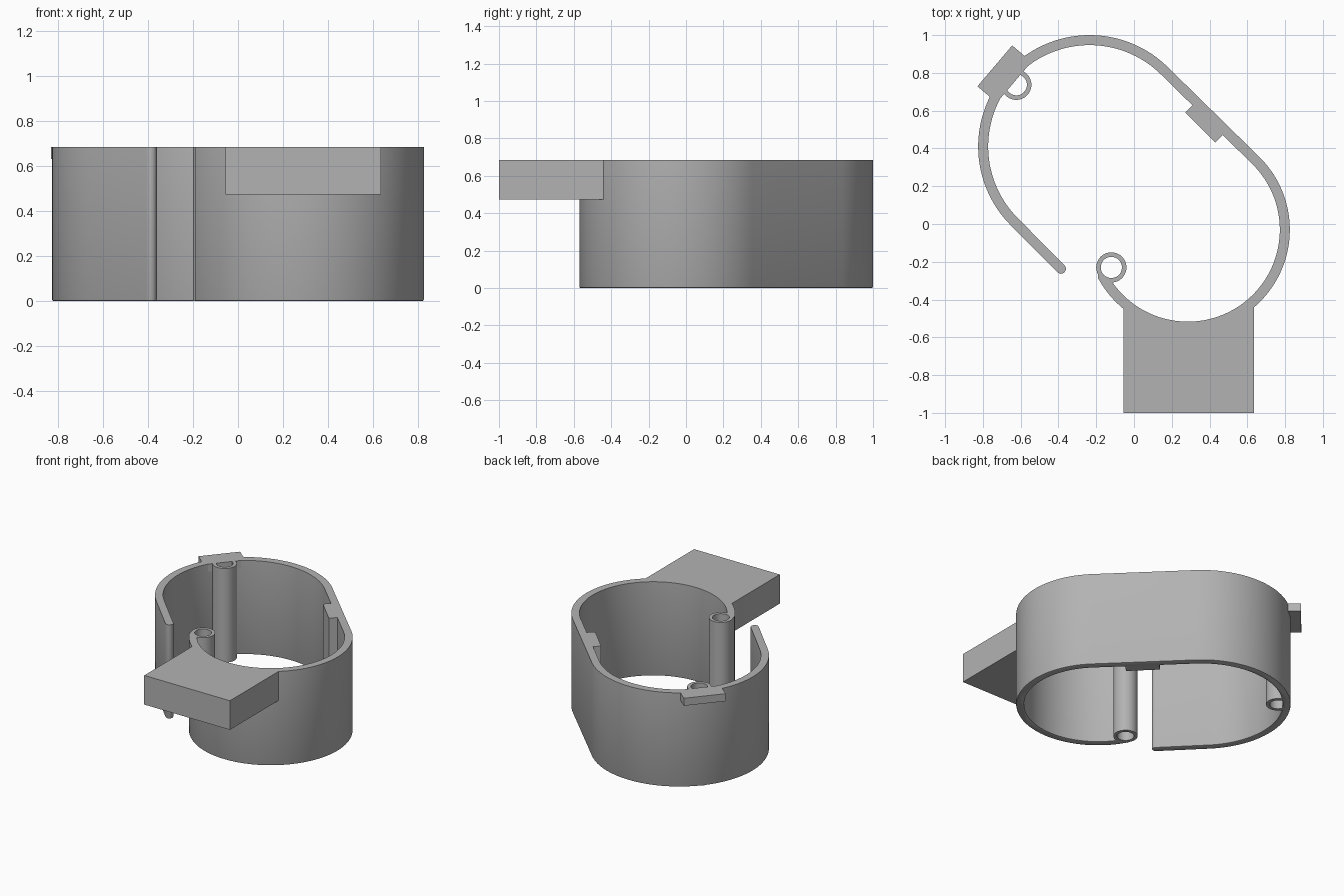
import bpy, bmesh
from math import cos, sin, radians, pi
from mathutils import Vector

cube = bpy.data.objects.get("Cube")
if cube:
    bpy.data.objects.remove(cube, do_unlink=True)

grey = bpy.data.materials.new("plain grey")
grey.use_nodes = True
colour = (0.45, 0.45, 0.45, 1)
grey.diffuse_color = colour
grey.node_tree.nodes["Principled BSDF"].inputs["Base Color"].default_value = colour

TOP = 0.685
WALL = 0.053
BACK, BACK_R = Vector((-0.235, 0.41)), 0.59
FRONT, FRONT_R = Vector((0.285, -0.03)), 0.54


def arc(centre, r, start, end, steps):
    """Points on a circle, angles in degrees."""
    angles = [radians(start + (end - start) * i / steps) for i in range(steps + 1)]
    return [centre + Vector((cos(a), sin(a))) * r for a in angles]


def finish(bm, name):
    bmesh.ops.recalc_face_normals(bm, faces=bm.faces)
    mesh = bpy.data.meshes.new(name)
    bm.to_mesh(mesh)
    bm.free()
    mesh.materials.append(grey)
    obj = bpy.data.objects.new(name, mesh)
    bpy.context.collection.objects.link(obj)
    bpy.ops.object.select_all(action="DESELECT")
    obj.select_set(True)
    bpy.context.view_layer.objects.active = obj
    bpy.ops.object.shade_smooth_by_angle(angle=radians(30))
    return obj


def prism(name, outline, z0, z1, round_base=0):
    """Extrude a closed outline upward, optionally rounding its lower rim."""
    bm = bmesh.new()
    base = bm.faces.new([bm.verts.new((p.x, p.y, z0)) for p in outline])
    made = bmesh.ops.extrude_face_region(bm, geom=[base], use_keep_orig=True)
    top = [v for v in made["geom"] if isinstance(v, bmesh.types.BMVert)]
    bmesh.ops.translate(bm, verts=top, vec=(0, 0, z1 - z0))
    if round_base:
        rim = [e for e in bm.edges if all(v.co.z < z0 + 0.001 for v in e.verts)]
        bmesh.ops.bevel(bm, geom=rim, offset=round_base, segments=2, profile=0.5,
                        affect="EDGES")
    return finish(bm, name)


def tube(name, centre, r_out, r_in, z0, z1, sides=40):
    bm = bmesh.new()
    rings = []
    for r, z in ((r_out, z0), (r_out, z1), (r_in, z1), (r_in, z0)):
        pts = arc(centre, r, 0, 360, sides)[:-1]
        rings.append([bm.verts.new((p.x, p.y, z)) for p in pts])
    for a, b in zip(rings, rings[1:] + rings[:1]):
        for i in range(sides):
            j = (i + 1) % sides
            bm.faces.new((a[i], a[j], b[j], b[i]))
    return finish(bm, name)


def box_on(name, middle, angle, half_width, depth, z0, z1):
    """Box whose outward direction is the given angle."""
    out = Vector((cos(radians(angle)), sin(radians(angle)))) * depth / 2
    side = Vector((-out.y, out.x)).normalized() * half_width
    return prism(name, [middle - out - side, middle + out - side,
                        middle + out + side, middle - out + side], z0, z1)


# Open ring wall: rounded free end, back arc, straight side, front arc
hinge = Vector((-0.12, -0.23))
free_end = Vector((-0.387, -0.237))
outer = (arc(BACK, BACK_R, 225, 45.7, 72)
         + arc(FRONT, FRONT_R, 45.7, -152, 76))
join = arc(hinge, 0.068, 185, 255, 6)
inner = (arc(FRONT, FRONT_R - WALL, -146, 45.7, 76)
         + arc(BACK, BACK_R - WALL, 45.7, 225, 72))
tip = arc(free_end, WALL / 2, 45, -135, 12)
prism("ring_wall", outer + join + inner + tip, 0, TOP, round_base=0.008)

# Vertical pin tubes
tube("front_pin_tube", hinge, 0.08, 0.056, 0, TOP)
tube("back_pin_tube", Vector((-0.623, 0.737)), 0.08, 0.056, 0, TOP)

# Thick front tab following the ring
start, end = -130.0, -49.7
tab = arc(FRONT, FRONT_R - 0.02, start, end, 32)
tab += [Vector((0.635, -0.44)), Vector((0.635, -1)),
        Vector((-0.055, -1)), Vector((-0.055, -0.44))]
prism("front_tab", tab, 0.473, TOP)

# Thin ledge on the back corner
direction = 139.6
ledge_mid = arc(BACK, 0.592, direction, direction, 1)[0]
box_on("back_ledge", ledge_mid, direction, 0.142, 0.134, 0.63, TOP)

# Full-height rib inside the straight side
box_on("inner_rib", Vector((0.375, 0.535)), 45, 0.113, 0.07, 0, TOP)
